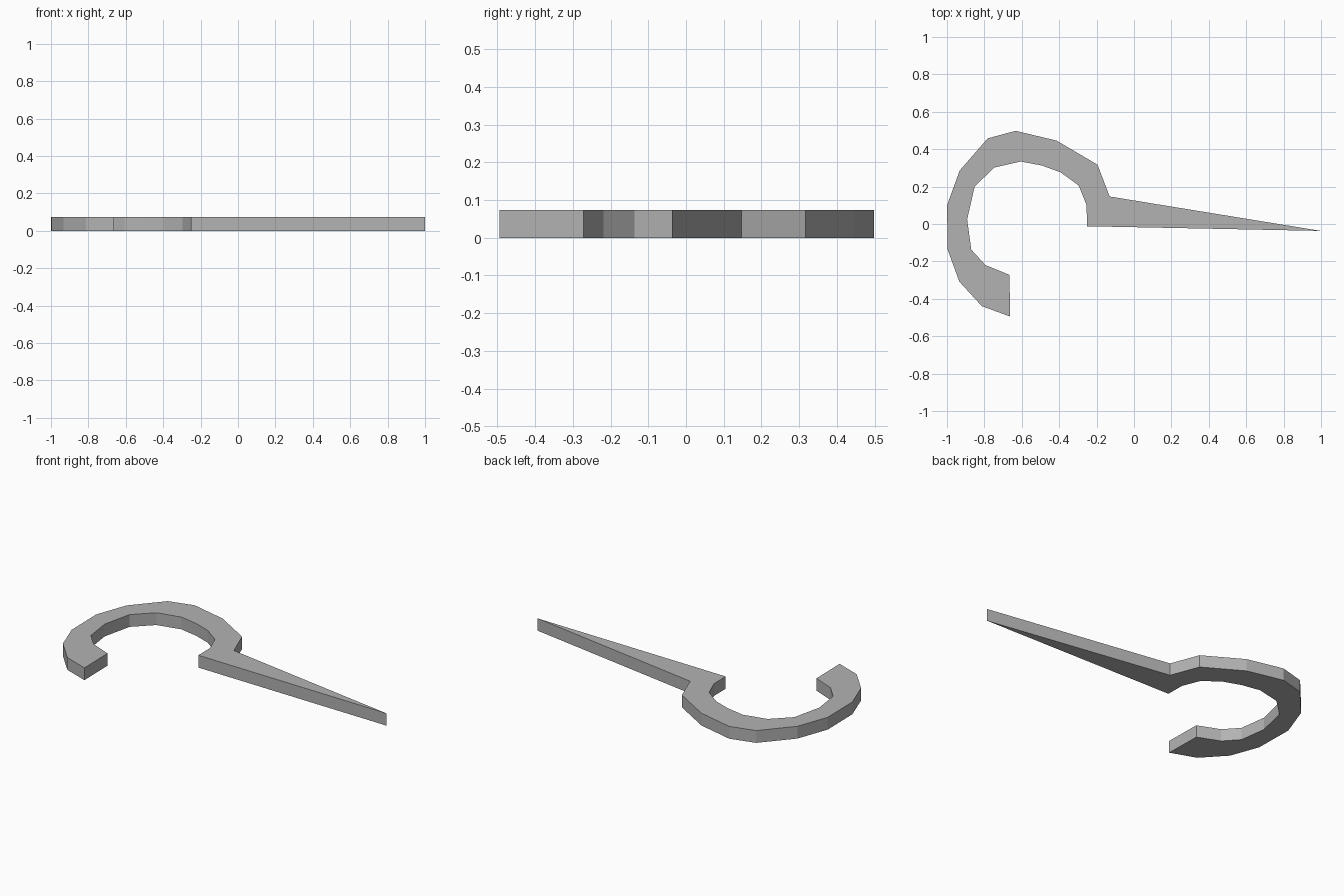
import bpy, bmesh

if "Cube" in bpy.data.objects:
    bpy.data.objects.remove(bpy.data.objects["Cube"])

HEIGHT = 0.073

# Outer edge: blade root, round the hook to its open end
outer = [(-0.13, 0.147), (-0.195, 0.317), (-0.414, 0.446), (-0.633, 0.498),
         (-0.782, 0.458), (-0.932, 0.286), (-1.0, 0.099), (-0.996, -0.138),
         (-0.934, -0.308), (-0.814, -0.439), (-0.662, -0.495)]
# Inner edge: open end back round to the blade root, then the tip
inner = [(-0.666, -0.272), (-0.795, -0.219), (-0.87, -0.137), (-0.892, 0.024),
         (-0.852, 0.2), (-0.747, 0.302), (-0.606, 0.334), (-0.494, 0.313),
         (-0.392, 0.276), (-0.296, 0.206), (-0.253, 0.099), (-0.252, -0.012)]
tip = [(1.0, -0.037)]

grey = bpy.data.materials.new("grey")
grey.diffuse_color = (0.45, 0.45, 0.45, 1)
grey.use_nodes = True
grey.node_tree.nodes["Principled BSDF"].inputs["Base Color"].default_value = grey.diffuse_color

# Flat hooked plate: extrude the outline upward
bm = bmesh.new()
face = bm.faces.new([bm.verts.new((x, y, 0)) for x, y in outer + inner + tip])
top = bmesh.ops.extrude_face_region(bm, geom=[face])
bmesh.ops.translate(bm, vec=(0, 0, HEIGHT),
                    verts=[v for v in top["geom"] if isinstance(v, bmesh.types.BMVert)])
# Make sure the underside remains closed
if not any(all(v.co.z < 0.001 for v in f.verts) for f in bm.faces):
    bm.faces.new([v for v in bm.verts if v.co.z < 0.001])
bmesh.ops.triangulate(bm, faces=[f for f in bm.faces if len(f.verts) > 4])
bmesh.ops.recalc_face_normals(bm, faces=bm.faces)

mesh = bpy.data.meshes.new("hooked_blade")
bm.to_mesh(mesh)
bm.free()
mesh.materials.append(grey)
bpy.context.collection.objects.link(bpy.data.objects.new("hooked_blade", mesh))
